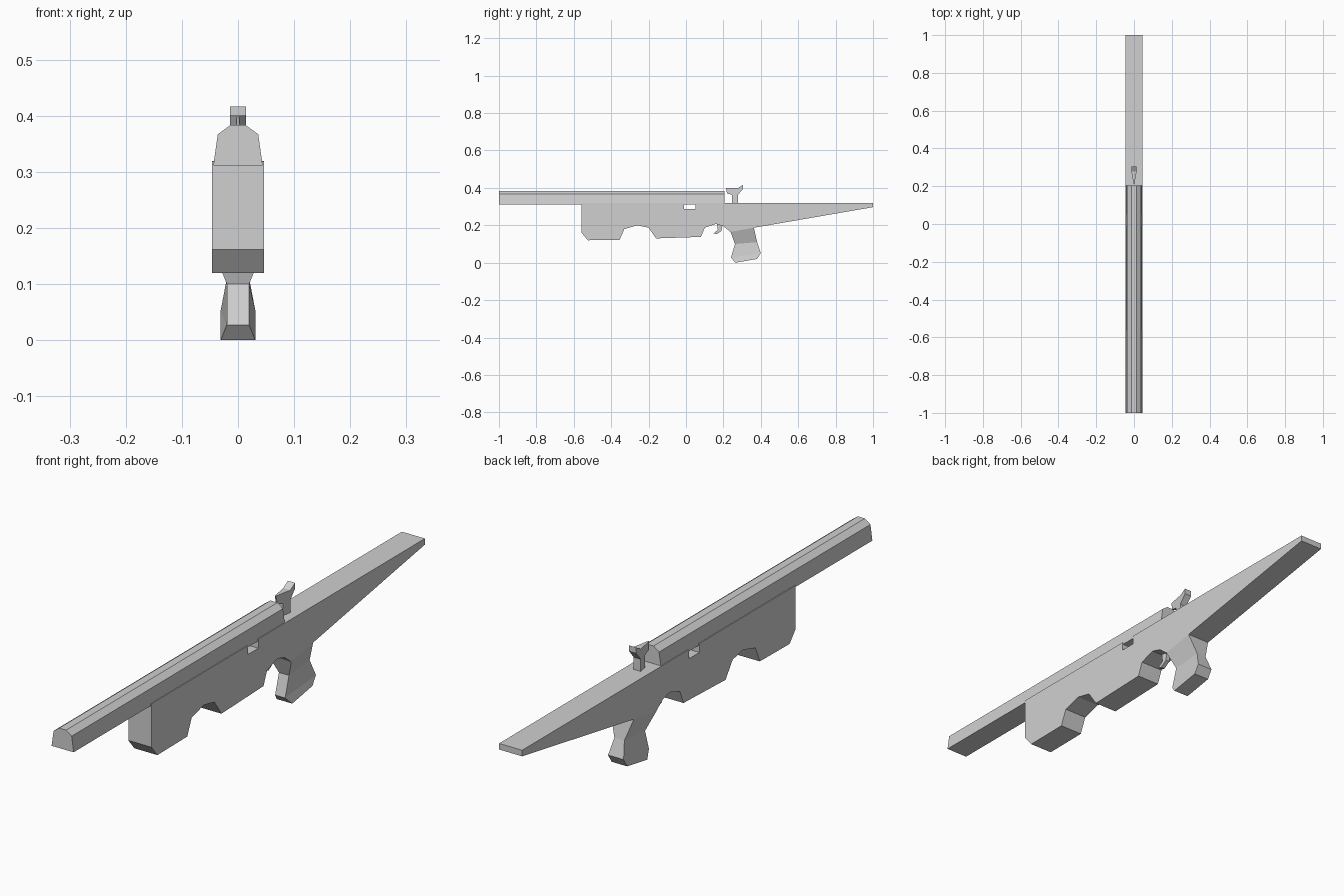
import bpy
import bmesh

cube = bpy.data.objects.get("Cube")
if cube:
    bpy.data.objects.remove(cube, do_unlink=True)

GREY = 0.63
grey = bpy.data.materials.new("plain grey")
grey.use_nodes = True
grey.diffuse_color = (GREY, GREY, GREY, 1)
grey.node_tree.nodes["Principled BSDF"].inputs["Base Color"].default_value = (GREY, GREY, GREY, 1)


def loft(name, rings):
    """Join equal-sized rings of points into one closed, flat-shaded solid."""
    bm = bmesh.new()
    loops = [[bm.verts.new(p) for p in ring] for ring in rings]
    for a, b in zip(loops, loops[1:]):
        for i in range(len(a)):
            j = (i + 1) % len(a)
            bm.faces.new((a[i], a[j], b[j], b[i]))
    bm.faces.new(loops[0])
    bm.faces.new(loops[-1])
    bmesh.ops.recalc_face_normals(bm, faces=bm.faces)
    mesh = bpy.data.meshes.new(name)
    bm.to_mesh(mesh)
    bm.free()
    mesh.materials.append(grey)
    obj = bpy.data.objects.new(name, mesh)
    bpy.context.collection.objects.link(obj)
    return obj


def side_plate(name, profile, half_width):
    """Extrude a (y, z) outline across x; half_width is a function of y."""
    return loft(name, [[(s * half_width(y), y, z) for y, z in profile] for s in (-1, 1)])


# Long top barrel with chamfered shoulders
half = [(0.044, 0.311), (0.036, 0.367), (0.014, 0.383)]
section = half + [(-x, z) for x, z in reversed(half)]
loft("barrel", [[(x, y, z) for x, z in section] for y in (-1, 0.205)])

# Body and stock in one outline, with the slot under the barrel
body = [(-0.56, 0.318), (-0.56, 0.162), (-0.525, 0.12), (-0.355, 0.122),
        (-0.33, 0.18), (-0.26, 0.2), (-0.2, 0.187), (-0.16, 0.13),
        (0.08, 0.138), (0.1, 0.187), (0.16, 0.207), (0.2, 0.195),
        (0.238, 0.165), (0.363, 0.187), (1, 0.297), (1, 0.319),
        (0.05, 0.319), (0.05, 0.286), (-0.01, 0.286), (-0.01, 0.318)]
side_plate("body_and_stock", body, lambda y: 0.046)

# Grip: each row is front y, z, half width, then back y, z, half width
grip = [(0.238, 0.165, 0.046, 0.363, 0.187, 0.046),
        (0.262, 0.1, 0.02, 0.38, 0.11, 0.02),
        (0.24, 0.027, 0.02, 0.4, 0.052, 0.031),
        (0.265, 0, 0.031, 0.38, 0.02, 0.031)]
loft("grip", [[(-w, y, z), (w, y, z), (v, b, c), (-v, b, c)]
              for y, z, w, b, c, v in grip])

# Curved trigger
trigger = [(0.165, 0.215), (0.17, 0.175), (0.147, 0.157), (0.163, 0.152),
           (0.19, 0.17), (0.197, 0.215)]
side_plate("trigger", trigger, lambda y: 0.008)

# Rear sight, wedge-shaped towards the front
sight = [(0.213, 0.4), (0.278, 0.4), (0.305, 0.416), (0.305, 0.395),
         (0.278, 0.363), (0.278, 0.31), (0.246, 0.31), (0.246, 0.363),
         (0.22, 0.37)]
side_plate("rear_sight", sight,
           lambda y: min(0.014, 0.002 + (y - 0.213) * 0.19))
